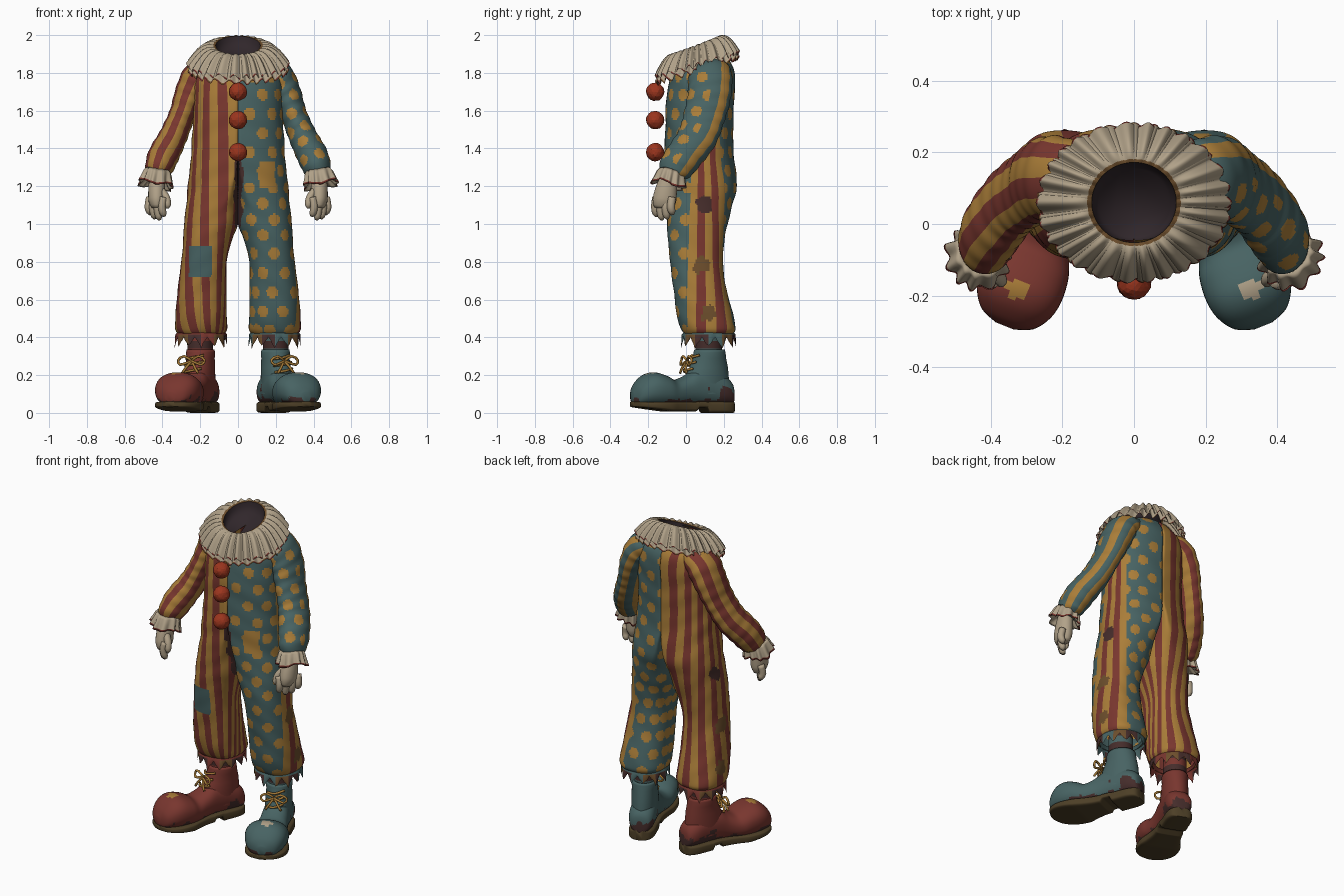
import bpy, bmesh, math, random
from mathutils import Vector, noise

random.seed(4)
if "Cube" in bpy.data.objects:
    bpy.data.objects.remove(bpy.data.objects["Cube"])

PALETTE = {
    "brick red": (0.19, 0.037, 0.028), "mustard yellow": (0.40, 0.205, 0.04),
    "dusty teal": (0.064, 0.125, 0.125), "cream": (0.44, 0.36, 0.25),
    "dark lining": (0.03, 0.02, 0.024), "pompom red": (0.33, 0.036, 0.013),
    "sole brown": (0.075, 0.05, 0.02), "worn brown": (0.15, 0.075, 0.025), "dark stain": (0.06, 0.026, 0.024),
}
MATS = {}
for title, rgb in PALETTE.items():
    m = bpy.data.materials.new(title)
    m.use_nodes = True
    m.diffuse_color = (*rgb, 1)
    m.node_tree.nodes["Principled BSDF"].inputs["Base Color"].default_value = (*rgb, 1)
    MATS[title] = m
RED, YELLOW, TEAL, CREAM, DARK, POM, SOLE, WORN, STAIN = PALETTE


def loft(name, rings, rule, caps=(False, False)):
    """Skin closed rings; rule is a colour or a function (row, column, centre) -> colour."""
    n = len(rings[0])
    verts = [p for ring in rings for p in ring]
    faces = [(i * n + j, i * n + (j + 1) % n, (i + 1) * n + (j + 1) % n, (i + 1) * n + j)
             for i in range(len(rings) - 1) for j in range(n)]
    if caps[0]:
        faces.append(tuple(range(n)))
    if caps[1]:
        faces.append(tuple(range(len(verts) - n, len(verts))))
    mesh = bpy.data.meshes.new(name)
    mesh.from_pydata(verts, [], faces)
    slots = []
    for f in mesh.polygons:
        colour = rule if isinstance(rule, str) else rule(f.index // n, f.index % n, f.center)
        if colour not in slots:
            slots.append(colour)
            mesh.materials.append(MATS[colour])
        f.material_index = slots.index(colour)
    bm = bmesh.new()
    bm.from_mesh(mesh)
    bmesh.ops.recalc_face_normals(bm, faces=bm.faces)
    bm.to_mesh(mesh)
    bm.free()
    mesh.shade_smooth()
    obj = bpy.data.objects.new(name, mesh)
    bpy.context.collection.objects.link(obj)


def smooth_rows(rows, step):
    """Resample a table of numbers with a Catmull-Rom spline."""
    out = []
    for i in range(len(rows) - 1):
        a, b, c, d = (rows[max(0, min(len(rows) - 1, i + k))] for k in (-1, 0, 1, 2))
        count = max(1, round(math.dist(b[:3], c[:3]) / step))
        for s in range(count):
            t = s / count
            out.append([q + 0.5 * t * (r - p + t * (2 * p - 5 * q + 4 * r - e + t * (3 * (q - r) + e - p)))
                        for p, q, r, e in zip(a, b, c, d)])
    return out + [list(rows[-1])]


def spow(v, e):
    return math.copysign(abs(v) ** e, v)


def tube_rings(rows, n=12, step=0.015, wrinkle=0.0):
    """Rings along a path of (x, y, z, radius across, radius along y)."""
    rows = smooth_rows(rows, step)
    pts = [Vector(r[:3]) for r in rows]
    rings = []
    for i, r in enumerate(rows):
        t = (pts[min(i + 1, len(pts) - 1)] - pts[max(i - 1, 0)]).normalized()
        u = t.cross(Vector((0, 1, 0.01))).normalized()
        v = u.cross(t)
        angles = [math.tau * j / n for j in range(n)]
        k = [1 + wrinkle * math.sin(i * 0.9 + 2 * math.sin(a) + a) for a in angles]
        rings.append([pts[i] + (u * r[3] * math.cos(a) + v * r[4] * math.sin(a)) * w for a, w in zip(angles, k)])
    return rings


def tube(name, rows, rule, n=12, step=0.015):
    loft(name, tube_rings(rows, n, step), rule, (True, True))


def dots(rings, rows, cols):
    """Staggered round dots lying on a lofted surface."""
    n = len(rings[0])
    centres = [rings[i][(j + cols // 2 * (i // rows % 2)) % n]
               for i in range(4, len(rings), rows) for j in range(0, n, cols)]
    return lambda p: YELLOW if any(abs(p.z - c.z) < .032 and (p - c).length < .031 for c in centres) else TEAL


def blot(p, spots):
    q = Vector((abs(p.x), p.y, p.z))
    return any((q - Vector(c)).length < 0.045 + 0.025 * noise.noise(p * 30) for c in spots)


# Suit: each half is one leg that widens into half a torso
# columns: z, centre x, outer radius, inner radius, centre y, y radius
SUIT = [(0.41, .195, .11, .11, .12, .12), (0.44, .195, .137, .137, .12, .143),
        (0.52, .195, .135, .135, .10, .15), (0.65, .19, .13, .13, .075, .14),
        (0.80, .18, .12, .12, .055, .14), (0.92, .165, .125, .135, .055, .15),
        (1.00, .14, .145, .14, .06, .16), (1.10, .09, .185, .09, .07, .175),
        (1.20, .04, .225, .04, .08, .19), (1.35, 0, .25, 0, .07, .185),
        (1.50, 0, .24, 0, .07, .18), (1.65, 0, .237, 0, .075, .18),
        (1.75, 0, .235, 0, .085, .175), (1.83, 0, .21, 0, .09, .16), (1.89, 0, .15, 0, .085, .13)]
AXIS_X, AXIS_Y, COLS = 0.13, 0.08, 144


def suit_half(name, sx):
    rings = []
    for z, cx, ro, ri, cy, ry in smooth_rows(SUIT, 0.01):
        outline = []
        for j in range(300):
            a = math.tau * j / 300
            c, s = spow(math.sin(a), 0.85), spow(math.cos(a), 0.85)
            fold = 1 + 0.012 * math.sin(38 * z + 4 * a) * math.sin(11 * z + a)
            dx = max(0, cx + (ro * fold if c > 0 else ri) * c) - AXIS_X
            dy = cy - ry * fold * s - AXIS_Y
            outline.append((math.atan2(dx, -dy), math.hypot(dx, dy)))
        outline.sort()
        first, last = outline[0], outline[-1]
        outline = [(last[0] - math.tau, last[1])] + outline + [(first[0] + math.tau, first[1])]
        # Columns run in upright planes, so stripes hang straight
        ring, k = [], 0
        for j in range(COLS):
            phi = -math.pi + math.tau * j / COLS
            while outline[k + 1][0] < phi:
                k += 1
            (a0, r0), (a1, r1) = outline[k:k + 2]
            r = r0 + (r1 - r0) * (phi - a0) / max(a1 - a0, 1e-6)
            ring.append(Vector((sx * (AXIS_X + r * math.sin(phi)), AXIS_Y - r * math.cos(phi), z)))
        rings.append(ring)
    spotted = dots(rings, 10, 16)

    def colour(i, j, p):
        k = (j + 3) // 6 - 12
        if blot(p, [(0.27, 0.1, 1.1)]) or (p.y < .05 and .95 < p.z < 1.36 and abs(p.x) < .02 + .02 * noise.noise(p * 15)):
            return STAIN
        if blot(p, [(0.3, 0.08, 0.78), (0.32, 0.12, 0.53)]):
            return WORN
        if sx < 0:
            patch = -0.26 < p.x < -0.14 and 0.72 < p.z < 0.88 and p.y < 0.03
            return TEAL if patch else RED if k % 2 else YELLOW
        if 5 <= k <= 9:
            return YELLOW if k % 2 else RED
        if 0.11 < p.x < 0.195 and 1.19 < p.z < 1.33 and p.y < 0:
            return YELLOW
        return spotted(p)
    loft(name, rings, colour)


# Sleeve path: x, y, z, radius across, radius along y
SLEEVE = [(.13, .13, 1.83, .06, .09), (.205, .13, 1.785, .085, .115), (.255, .125, 1.69, .08, .115),
          (.295, .10, 1.58, .07, .11), (.345, .06, 1.46, .075, .105), (.395, -.01, 1.36, .082, .098),
          (.42, -.06, 1.29, .072, .088), (.43, -.085, 1.24, .045, .05)]


def sleeve(name, sx):
    rings = tube_rings([(sx * r[0], *r[1:]) for r in SLEEVE], 96, 0.01, 0.02)
    spotted = dots(rings, 10, 20)

    def colour(i, j, p):
        stripe = (j // 8) % 2
        if sx < 0:
            return YELLOW if stripe else RED
        if 0 < j < 48:
            return YELLOW if stripe else TEAL
        return spotted(p)
    loft(name, rings, colour, (True, True))


def frill(name, sx):
    axis = Vector((sx * 0.15, -0.2, -0.95)).normalized()
    u = axis.cross(Vector((0, 1, 0))).normalized()
    v = u.cross(axis)
    rings = []
    for d, r, wave in ((0, .05, 0), (-.015, .066, .03), (0, .074, .05), (.03, .08, .08), (.055, .087, .1),
                       (.066, .089, .11), (.058, .08, .1), (.03, .05, 0)):
        ring = []
        for j in range(112):
            a = math.tau * j / 112
            w = 1 + wave * math.cos(11 * a + math.sin(3 * a))
            ring.append(Vector((sx * .428, -.08, 1.268)) + axis * (d + wave * .1 * math.sin(3 * a))
                        + (u * math.cos(a) + v * math.sin(a)) * r * w)
        rings.append(ring)
    loft(name, rings, lambda i, j, p: RED if i == 4 else CREAM)


def hand(name, sx):
    tube(name + "_palm", [(sx * .43, -.09, 1.25, .04, .045), (sx * .43, -.105, 1.18, .045, .058),
                          (sx * .43, -.115, 1.12, .043, .062), (sx * .428, -.118, 1.085, .028, .05)], CREAM, 20)
    for k in range(4):
        x, y, low = .395 + k * .024, -.158 + k * .028, (1.04, 1.022, 1.028, 1.05)[k]
        tube(f"{name}_finger_{k + 1}", [(sx * x, y, 1.14, .02, .021), (sx * (x + .008), y - .006, 1.09, .02, .021),
             (sx * x, y, low + .014, .018, .019), (sx * (x - .006), y + .003, low, .009, .009)], CREAM)
    tube(name + "_thumb", [(sx * .41, -.125, 1.18, .02, .022), (sx * .38, -.148, 1.14, .02, .021),
         (sx * .372, -.16, 1.1, .017, .017), (sx * .374, -.161, 1.082, .008, .008)], CREAM)


def hem(name, sx, main):
    rings = [[], [], []]
    for j in range(72):
        a = math.tau * j / 72
        tooth = abs((j % 6) - 3) / 3 * random.uniform(0.7, 1.1)
        for ring, r, z in zip(rings, (.115, .137, .128 + .012 * tooth), (.44, .415, .4 - .055 * tooth)):
            ring.append(Vector((sx * .195 + r * math.cos(a), .12 + 1.04 * r * math.sin(a), z)))
    loft(name, rings, lambda i, j, p: (main, WORN, STAIN)[j // 6 % 3] if i else main)


# Shoe stations: distance forward of ankle, half width, bottom, top
SHOE = [(-.135, .02, .05, .12), (-.125, .055, .04, .16), (-.08, .074, .04, .2), (0, .076, .04, .23), (.08, .078, .04, .23),
        (.14, .084, .035, .195), (.20, .1, .03, .175), (.25, .117, .03, .198), (.315, .122, .03, .215),
        (.37, .11, .035, .199), (.415, .077, .04, .155), (.436, .025, .06, .11)]


def shoe(name, sx, main, patch):
    fwd, side = Vector((sx * .37, -.929, 0)), Vector((.929, sx * .37, 0))
    place = lambda s, d, z: Vector((sx * .2, .12, z)) + side * s + fwd * d
    rows = smooth_rows(SHOE, 0.012)
    angles = [math.tau * j / 40 for j in range(40)]

    def upper_colour(i, j, p):
        if abs(p.x - sx * .33) < .027 and abs(p.y + .185) < .027 and p.z > .1:
            return patch
        return STAIN if p.z < (.11 if p.y > .1 else .065) + .06 * noise.noise(p * 18) else main
    loft(name + "_upper", [[place(w * spow(math.cos(a), .88), d, (lo + hi) / 2 + (hi - lo) / 2 * spow(math.sin(a), .88))
         for a in angles] for d, w, lo, hi in rows], upper_colour, (True, True))

    def bottom(d):
        return 0.0 if d < .03 else .028 if d < .09 else .008 + max(0, d - .25) * .13
    loft(name + "_sole", [[place((w * .97 + .003) * spow(math.cos(a), .4), d,
         (bottom(d) + .06) / 2 + (.06 - bottom(d)) / 2 * spow(math.sin(a), .4))
         for a in angles] for d, w, lo, hi in rows], SOLE, (True, True))
    # Ankle shaft with rolled rim, then the sock
    loft(name + "_shaft", [[place(w * math.cos(a), c + r * math.sin(a), z) for a in angles]
         for z, c, w, r in ((.1, .01, .074, .13), (.18, .01, .076, .122), (.24, 0, .074, .106), (.29, -.005, .072, .09),
                            (.32, -.005, .076, .086), (.335, -.005, .072, .082), (.33, -.005, .06, .07))], main)
    loft(name + "_sock", [[place(.066 * math.cos(a), .07 * math.sin(a), .3 + .02 * k) for a in angles]
         for k in range(8)], lambda i, j, p: STAIN if i % 4 > 1 else main)

    # Laces and bow
    def lace(label, pts):
        tube(f"{name}_{label}", [(*place(*p), .007, .007) for p in pts], YELLOW, 6, 0.02)
    for k in range(3):
        z, d = .215 + .035 * k, .14 - .018 * k
        lace(f"lace_{k + 1}", [(-.05, d - .03, z), (0, d, z + .008), (.05, d - .03, z + .02)])
    for s, end in ((-1, "a"), (1, "b")):
        lace("bow_loop_" + end, [(0, .12, .275), (s * .04, .13, .3), (s * .075, .125, .28),
                                 (s * .06, .135, .255), (0, .125, .275)])
        lace("bow_end_" + end, [(0, .12, .275), (s * .025, .14, .24), (s * .045, .145, .21)])


for label, sx, main, patch in (("right", -1, RED, YELLOW), ("left", 1, TEAL, CREAM)):
    suit_half(label + "_suit_half", sx)
    sleeve(label + "_sleeve", sx)
    frill(label + "_cuff_frill", sx)
    hand(label + "_glove", sx)
    hem(label + "_torn_hem", sx, main)
    shoe(label + "_shoe", sx, main, patch)


# Pleated collar: two tilted ruffle layers with a thin worn trim
def collar(name, grow, drop, phase, trim):
    rings = []
    for k in range(14):
        t = min(k / 12, 1) - (.03 if k == 12 else 0)
        ring = []
        for j in range(256):
            a = math.tau * j / 256
            wave = math.cos(26 * a + phase + 1.2 * math.sin(5 * a)) * t ** 0.7
            rx, ry = .118 + .15 * grow * t + .007 * wave, .112 + .108 * grow * t + .007 * wave
            tilt = (.05 - .005 * t + .02 * t * t) * math.sin(a)
            z = 1.945 + .02 * math.sin(math.pi * t) - .105 * t ** 1.5 + tilt + .012 * wave - drop * t
            ring.append(Vector((rx * math.cos(a), .06 + ry * math.sin(a), z)))
        rings.append(ring)
    loft(name, rings, lambda i, j, p: WORN if i == 0 else trim[j // 3 % 2] if i == 12 else CREAM)


collar("collar_top_ruffle", 1.0, 0, 0, (RED, CREAM))
collar("collar_under_ruffle", 0.98, 0.03, 2, (RED, WORN))

# Dark neck opening
loft("neck_lining", [[Vector((r * math.cos(a), .06 + r * .95 * math.sin(a), z + .05 * math.sin(a)))
     for a in (math.tau * j / 48 for j in range(48))] for r, z in ((.119, 1.945), (.116, 1.92), (.1, 1.88))],
     DARK, (False, True))

# Pompom buttons
for k, z in enumerate((1.70, 1.55, 1.38)):
    bm = bmesh.new()
    bmesh.ops.create_icosphere(bm, subdivisions=3, radius=0.048)
    for v in bm.verts:
        v.co *= 1 + 0.08 * noise.noise(v.co * 60 + Vector((k, 0, 0)))
    mesh = bpy.data.meshes.new(f"pompom_{k + 1}")
    bm.to_mesh(mesh)
    bm.free()
    mesh.materials.append(MATS[POM])
    pom = bpy.data.objects.new(f"pompom_{k + 1}", mesh)
    pom.location = (0, -0.163, z)
    bpy.context.collection.objects.link(pom)
